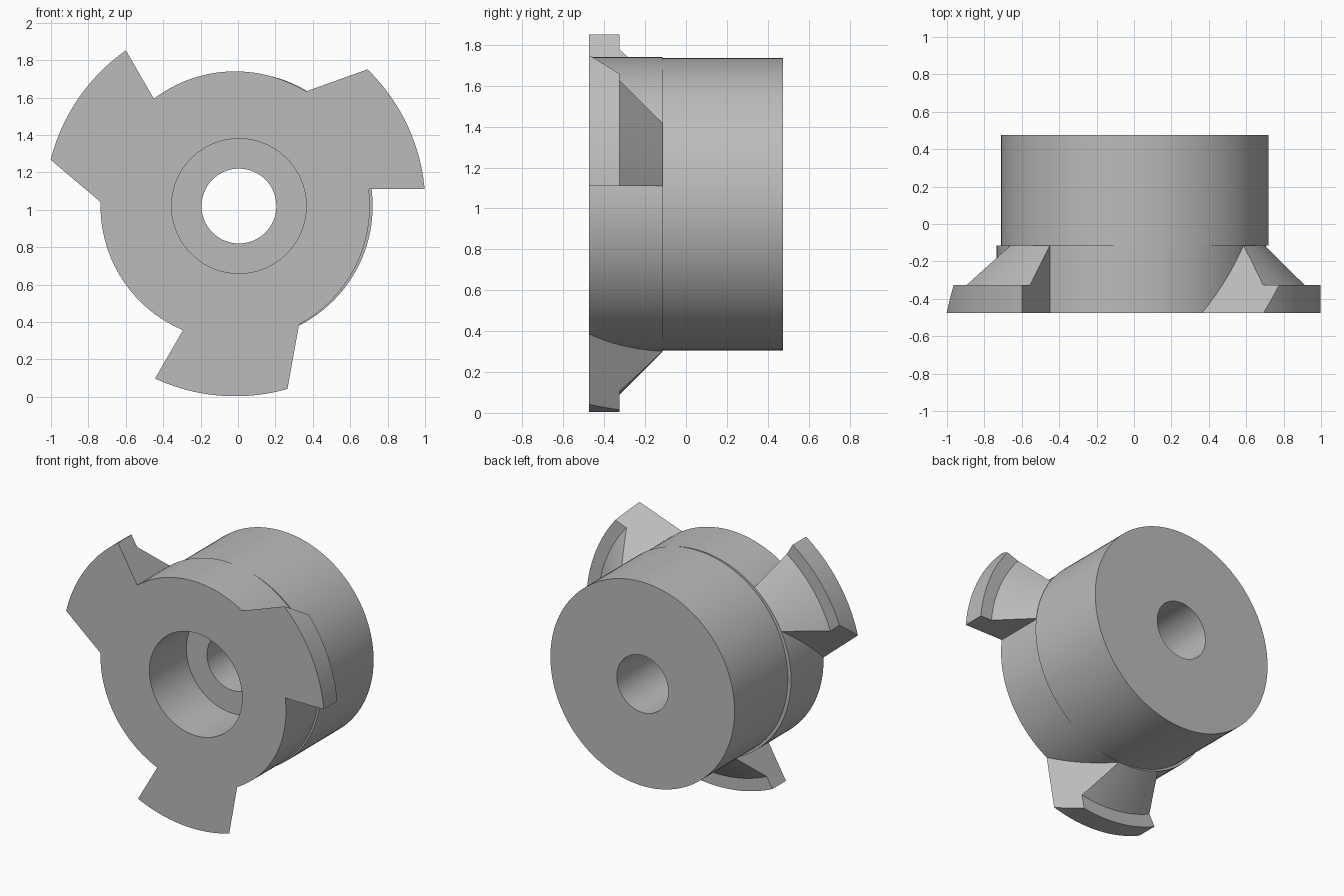
import bpy, bmesh, math
from mathutils import Matrix, Vector

if "Cube" in bpy.data.objects:
    bpy.data.objects.remove(bpy.data.objects["Cube"], do_unlink=True)

AXIS_Z = 1.02
HUB_X, COLLAR_X = 0.005, -0.015     # the collar is slightly off the hub axis
FRONT, BACK, STEP, LEDGE = -0.475, 0.475, -0.115, -0.325
STEPS = 128                          # divisions of a full turn

steel = bpy.data.materials.new("steel_grey")
steel.use_nodes = True
colour = (0.5, 0.5, 0.5, 1)
steel.diffuse_color = colour
steel.node_tree.nodes["Principled BSDF"].inputs["Base Color"].default_value = colour


def lathe(profile, first, count):
    """Turn a closed profile of (radius, y, centre x) around the y direction."""
    bm = bmesh.new()
    full = count == STEPS
    rings = []
    for i in range(count if full else count + 1):
        a = 2 * math.pi * (first + i) / STEPS
        rings.append([bm.verts.new((cx + r * math.cos(a), y, r * math.sin(a)))
                      for r, y, cx in profile])
    n = len(profile)
    for i in range(count):
        p, q = rings[i], rings[(i + 1) % len(rings)]
        for j in range(n):
            k = (j + 1) % n
            bm.faces.new((p[j], p[k], q[k], q[j]))
    if not full:
        bm.faces.new(rings[0])
        bm.faces.new(rings[-1])
    bmesh.ops.recalc_face_normals(bm, faces=bm.faces)
    return bm


def cut(bm, point, normal):
    """Remove everything on the normal side of a plane and cap the opening."""
    bmesh.ops.bisect_plane(bm, geom=bm.verts[:] + bm.edges[:] + bm.faces[:],
                           plane_co=point, plane_no=normal, clear_outer=True)
    rim = [e for e in bm.edges if e.is_boundary]
    bmesh.ops.holes_fill(bm, edges=rim, sides=0)
    bmesh.ops.recalc_face_normals(bm, faces=bm.faces)


def finish(name, bm, matrix):
    mesh = bpy.data.meshes.new(name)
    bm.to_mesh(mesh)
    bm.free()
    mesh.transform(matrix)
    mesh.materials.append(steel)
    obj = bpy.data.objects.new(name, mesh)
    bpy.context.collection.objects.link(obj)
    bpy.ops.object.select_all(action='DESELECT')
    obj.select_set(True)
    bpy.context.view_layer.objects.active = obj
    bpy.ops.object.shade_smooth_by_angle(angle=math.radians(25))


# Body: collar, hub, through bore and front counterbore
body = lathe([(0.36, FRONT, HUB_X), (0.72, FRONT, COLLAR_X),
              (0.72, STEP, COLLAR_X), (0.715, STEP, HUB_X),
              (0.715, BACK, HUB_X), (0.2, BACK, HUB_X),
              (0.2, -0.065, HUB_X), (0.36, -0.065, HUB_X)], 0, STEPS)
finish("hub_body", body, Matrix.Translation((0, 0, AXIS_Z)))

# Teeth: stepped ring sector, one straight flank and one raked flank
along = Vector((0.941, 0, 0.338))
rake = Vector((0.26, 1, -0.725))
raked_normal = along.cross(rake)
if raked_normal.z < 0:
    raked_normal.negate()

for i, name in enumerate(("tooth_left", "tooth_right", "tooth_bottom")):
    tooth = lathe([(0.715, FRONT, 0), (1.017, FRONT, 0), (1.017, LEDGE, 0),
                   (0.93, LEDGE, 0), (0.72, STEP, 0), (0.715, STEP, 0)],
                  -4, STEPS // 4)
    cut(tooth, Vector((0, 0, 0.09)), Vector((0, 0, -1)))
    cut(tooth, Vector((0.385, FRONT, 0.615)), raked_normal)
    turn = Matrix.Rotation(-i * 2 * math.pi / 3, 4, 'Y')
    finish(name, tooth, Matrix.Translation((COLLAR_X, 0, AXIS_Z)) @ turn)
